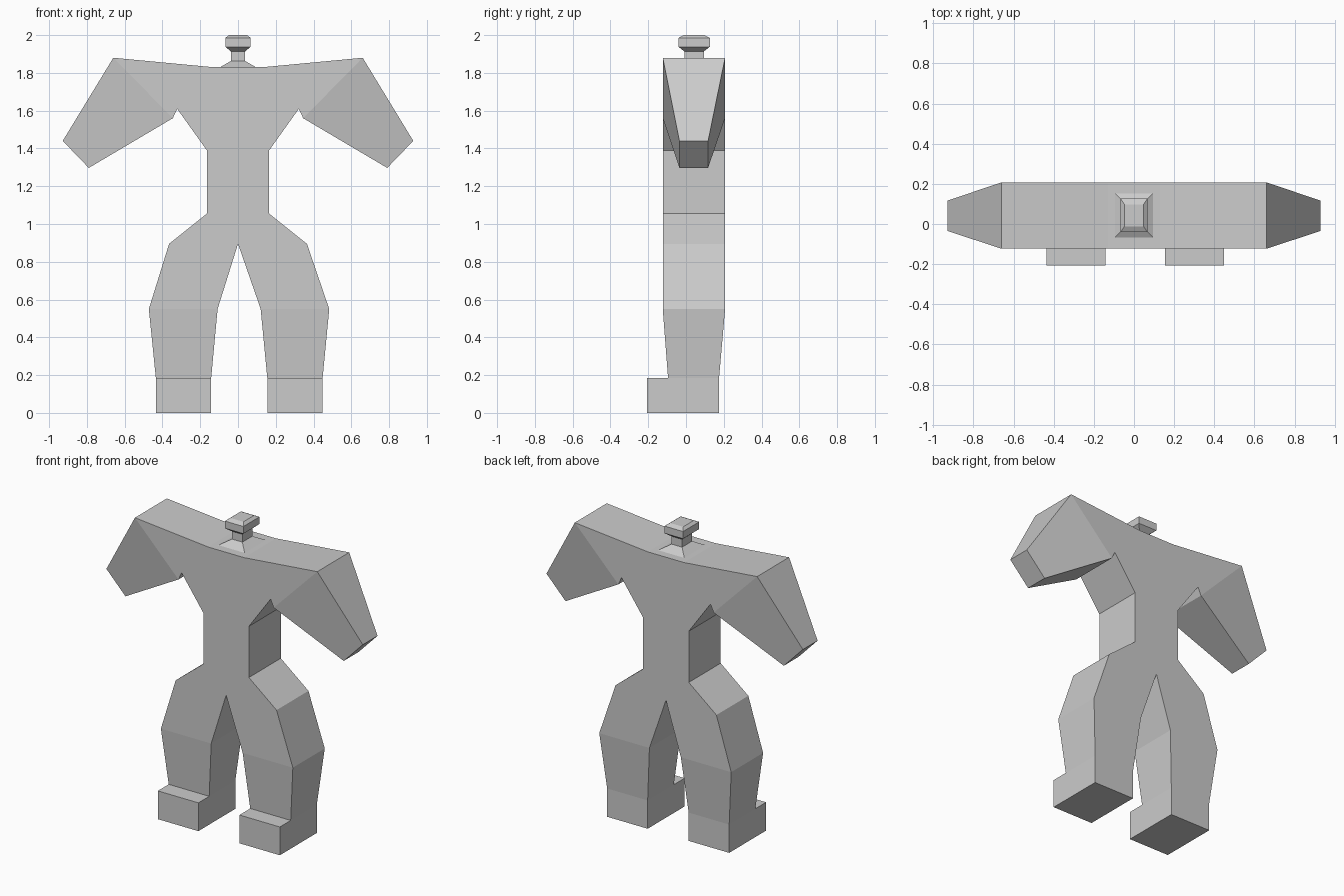
import bpy, bmesh
from mathutils import Vector

if "Cube" in bpy.data.objects:
    bpy.data.objects.remove(bpy.data.objects["Cube"])

FRONT, BACK = -0.123, 0.207


def make_object(name, bm):
    bmesh.ops.recalc_face_normals(bm, faces=bm.faces[:])
    mesh = bpy.data.meshes.new(name)
    bm.to_mesh(mesh)
    bm.free()
    obj = bpy.data.objects.new(name, mesh)
    bpy.context.collection.objects.link(obj)
    return obj


def nearest_face(bm, point):
    p = Vector(point)
    return min(bm.faces, key=lambda f: (f.calc_center_median() - p).length)


def extrude_to(bm, face, axis, low, high, y0, y1):
    """Extrude a quad; its low/high ends along axis move to given (x, z) points."""
    new = bmesh.ops.extrude_discrete_faces(bm, faces=[face])["faces"][0]
    mid = new.calc_center_median()
    for v in new.verts:
        x, z = high if v.co[axis] > mid[axis] else low
        v.co = (x, y1 if v.co.y > mid.y else y0, z)
    return new


# Torso and thighs: one silhouette extruded front to back
right = [(0.13, 1.83), (0.66, 1.88), (0.345, 1.56), (0.322, 1.61),
         (0.165, 1.39), (0.165, 1.055), (0.365, 0.895), (0.483, 0.55), (0.12, 0.55)]
left = [(-x, z) for x, z in right]
left[-2:] = [(-0.472, 0.55), (-0.108, 0.55)]
outline = right + [(0, 0.895)] + left[::-1]
bm = bmesh.new()
front = bm.faces.new([bm.verts.new((x, FRONT, z)) for x, z in outline])
ext = bmesh.ops.extrude_face_region(bm, geom=[front], use_keep_orig=True)["geom"]
for v in ext:
    if isinstance(v, bmesh.types.BMVert):
        v.co.y = BACK
bm.normal_update()

for s, inner, outer in ((1, 0.155, 0.448), (-1, -0.142, -0.435)):
    # Arm tapering out of the shoulder
    shoulder = nearest_face(bm, (s * 0.5025, 0.042, 1.72))
    extrude_to(bm, shoulder, 2, (s * 0.79, 1.297), (s * 0.928, 1.44), -0.035, 0.117)
    # Lower leg, then foot with toe block
    a, b = sorted((inner, outer))
    knee = nearest_face(bm, (s * 0.296 + 0.006, 0.042, 0.55))
    ankle = extrude_to(bm, knee, 0, (a, 0.185), (b, 0.185), -0.095, 0.175)
    extrude_to(bm, ankle, 0, (a, 0), (b, 0), -0.095, 0.175)
    toe = nearest_face(bm, ((a + b) / 2, -0.095, 0.0925))
    toe = bmesh.ops.extrude_discrete_faces(bm, faces=[toe])["faces"][0]
    for v in toe.verts:
        v.co.y = -0.207
make_object("body", bm)

# Neck and head: stacked rectangular sections (z, half width, half depth)
sections = [(1.83, 0.095, 0.11), (1.863, 0.038, 0.052), (1.914, 0.038, 0.052),
            (1.938, 0.067, 0.083), (1.985, 0.067, 0.083), (2.0, 0.048, 0.055)]
bm = bmesh.new()
rings = [[bm.verts.new((i * w, 0.043 + j * d, z))
          for i, j in ((-1, -1), (1, -1), (1, 1), (-1, 1))] for z, w, d in sections]
for lo, hi in zip(rings, rings[1:]):
    for k in range(4):
        n = (k + 1) % 4
        bm.faces.new((lo[k], lo[n], hi[n], hi[k]))
bm.faces.new(rings[-1])
make_object("neck_and_head", bm)
